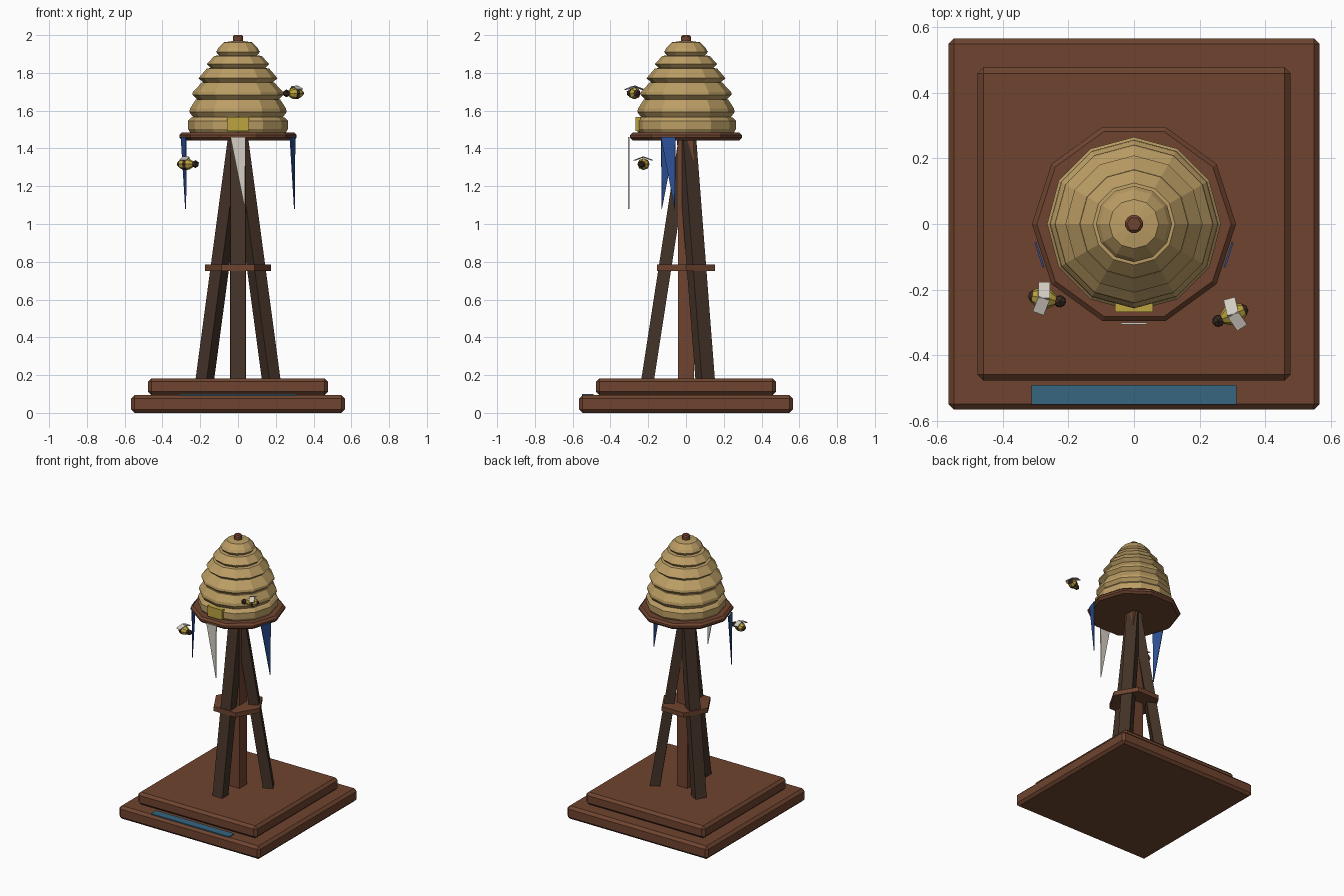
import bpy, bmesh, math
from mathutils import Matrix, Vector

if "Cube" in bpy.data.objects:
    bpy.data.objects.remove(bpy.data.objects["Cube"])


def srgb(r, g, b):
    f = lambda c: c / 12.92 if c <= 0.04045 else ((c + 0.055) / 1.055) ** 2.4
    return (f(r / 255), f(g / 255), f(b / 255), 1)


def material(name, *rgb):
    m = bpy.data.materials.new(name)
    m.diffuse_color = srgb(*rgb)
    m.use_nodes = True
    m.node_tree.nodes["Principled BSDF"].inputs["Base Color"].default_value = m.diffuse_color
    return m


RED_WOOD = material("red brown wood", 110, 68, 47)
DARK_WOOD = material("dark wood", 68, 51, 40)
STRAW = material("straw", 188, 158, 101)
YELLOW = material("honey yellow", 188, 163, 62)
BLACK = material("bee black", 58, 42, 34)
CLOTH = material("pale cloth", 212, 206, 196)
BLUE = material("banner blue", 46, 82, 152)
TEAL = material("plaque blue", 54, 102, 128)


def finish(name, bm, *mats, matrix=None, bevel=0):
    bmesh.ops.recalc_face_normals(bm, faces=bm.faces)
    me = bpy.data.meshes.new(name)
    bm.to_mesh(me)
    bm.free()
    for m in mats:
        me.materials.append(m)
    ob = bpy.data.objects.new(name, me)
    bpy.context.collection.objects.link(ob)
    if matrix:
        ob.matrix_world = matrix
    if bevel:
        mod = ob.modifiers.new("bevel", 'BEVEL')
        mod.width = bevel
        mod.segments = 1
        mod.limit_method = 'ANGLE'
        mod.angle_limit = math.radians(50)
    return ob


def box(name, lo, hi, mat, bevel=0):
    bm = bmesh.new()
    lo, hi = Vector(lo), Vector(hi)
    size = hi - lo
    bmesh.ops.create_cube(bm, size=1, matrix=Matrix.Translation((lo + hi) / 2)
                          @ Matrix.Diagonal((*size, 1)))
    return finish(name, bm, mat, bevel=bevel)


def lathe_mesh(profile, sides, mat_rule=None):
    """Rings of (radius, height) joined by flat quads and capped."""
    bm = bmesh.new()
    rings = [[bm.verts.new((r * math.cos(math.tau * i / sides),
                            r * math.sin(math.tau * i / sides), z))
              for i in range(sides)] for r, z in profile]
    for k in range(len(rings) - 1):
        for i in range(sides):
            j = (i + 1) % sides
            f = bm.faces.new((rings[k][i], rings[k][j], rings[k + 1][j], rings[k + 1][i]))
            f.material_index = mat_rule(k) if mat_rule else 0
    for k, ring in ((0, rings[0]), (len(rings) - 2, rings[-1])):
        f = bm.faces.new(ring)
        f.material_index = mat_rule(k) if mat_rule else 0
    return bm


def prism(name, radius, z0, z1, sides, mat, bevel=0):
    return finish(name, lathe_mesh([(radius, z0), (radius, z1)], sides), mat, bevel=bevel)


# Stepped base and plaque
box("lower_base", (-.566, -.566, 0), (.566, .566, .094), RED_WOOD, .018)
box("upper_base", (-.477, -.477, .094), (.477, .477, .183), RED_WOOD, .018)
box("base_plaque", (-.313, -.55, .092), (.313, -.49, .1), TEAL)

# Central post and three leaning legs
box("center_post", (-.043, -.043, .17), (.043, .043, 1.46), RED_WOOD)
for n, deg in enumerate((-90, 30, 150)):
    bm = bmesh.new()
    ring = {}
    for z, r in ((.175, .203), (1.455, .005)):
        ring[z] = [bm.verts.new((r + a * .034, b * .04, z))
                   for a, b in ((-1, -1), (1, -1), (1, 1), (-1, 1))]
    low, top = ring.values()
    bm.faces.new(low)
    bm.faces.new(top)
    for i in range(4):
        j = (i + 1) % 4
        bm.faces.new((low[i], low[j], top[j], top[i]))
    finish(f"leg_{n + 1}", bm, DARK_WOOD, matrix=Matrix.Rotation(math.radians(deg), 4, 'Z'))

# Hexagonal brace and ten-sided platform
prism("leg_brace", .176, .752, .785, 6, RED_WOOD)
prism("hive_platform", .311, 1.443, 1.485, 10, RED_WOOD, .014)

# Straw hive: each coil flares out, then tapers in
hive = [(.25, 1.48), (.265, 1.503), (.265, 1.545), (.249, 1.562),
        (.238, 1.566), (.257, 1.592), (.254, 1.612), (.224, 1.658),
        (.217, 1.66), (.242, 1.684), (.239, 1.7), (.192, 1.748),
        (.185, 1.75), (.209, 1.772), (.166, 1.822),
        (.145, 1.826), (.165, 1.847), (.125, 1.89),
        (.1, 1.892), (.116, 1.911), (.105, 1.93), (.075, 1.962), (.03, 1.968)]
finish("straw_hive", lathe_mesh(hive, 12), STRAW)
prism("hive_knob", .031, 1.955, 2.0, 6, RED_WOOD, .008)
box("hive_door", (-.058, -.268, 1.493), (.058, -.24, 1.566), YELLOW)

# Pointed banners hanging from the platform edge
for name, deg, mat in (("front_banner", -90, CLOTH), ("right_banner", -18, BLUE),
                       ("left_banner", 198, BLUE)):
    bm = bmesh.new()
    sides = [[bm.verts.new((x, y, z)) for y, z in ((-.04, 1.46), (.04, 1.46), (.036, 1.08))]
             for x in (.3, .306)]
    bm.faces.new(sides[0])
    bm.faces.new(sides[1])
    for i in range(3):
        j = (i + 1) % 3
        bm.faces.new((sides[0][i], sides[0][j], sides[1][j], sides[1][i]))
    finish(name, bm, mat, matrix=Matrix.Rotation(math.radians(deg), 4, 'Z'))


def bee(label, loc, deg):
    place = Matrix.Translation(loc) @ Matrix.Rotation(math.radians(deg), 4, 'Z')
    along = place @ Matrix.Rotation(math.radians(90), 4, 'Y')
    # striped body
    body = [(.008, -.052), (.02, -.04), (.031, -.02), (.031, -.002), (.028, .014), (.016, .032)]
    finish(f"{label}_body", lathe_mesh(body, 8, lambda k: 1 if k in (0, 2) else 0),
           YELLOW, BLACK, matrix=along)
    # head
    bm = bmesh.new()
    bmesh.ops.create_icosphere(bm, subdivisions=1, radius=.021)
    finish(f"{label}_head", bm, BLACK, matrix=place @ Matrix.Translation((.045, 0, 0)))
    # drooping wings on both sides
    for side, s in (("left", 1), ("right", -1)):
        bm = bmesh.new()
        bmesh.ops.create_cube(bm, size=1, matrix=Matrix.Translation((0, s * .026, 0))
                              @ Matrix.Diagonal((.036, .052, .004, 1)))
        finish(f"{label}_{side}_wing", bm, CLOTH,
               matrix=place @ Matrix.Translation((-.004, 0, .038))
               @ Matrix.Rotation(math.radians(-20 * s), 4, 'X')
               @ Matrix.Rotation(math.radians(10 * s), 4, 'Z'))


bee("left_bee", (-.27, -.227, 1.317), -11)
bee("right_bee", (.298, -.277, 1.692), 204)
